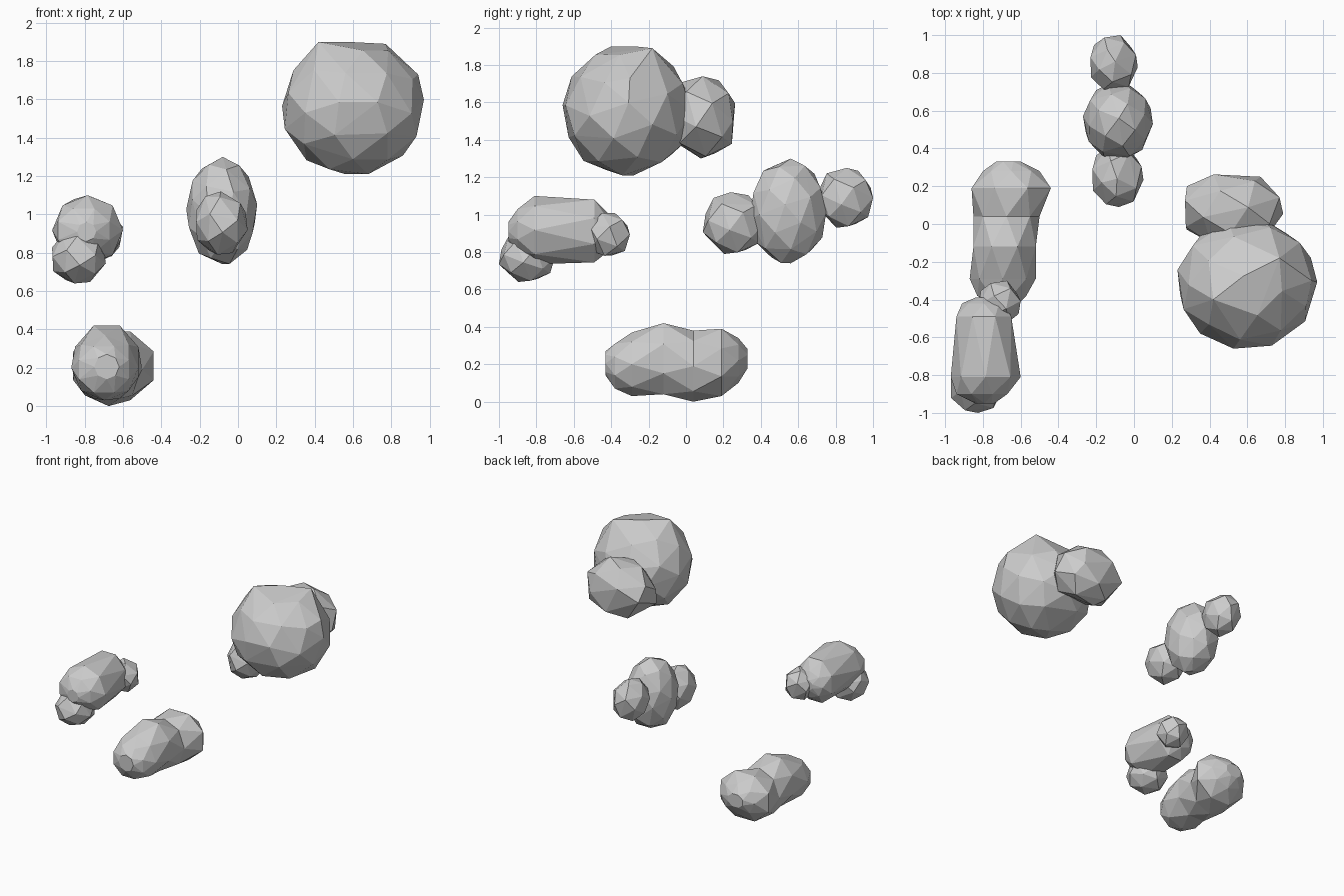
import bpy, bmesh, math
from mathutils import Vector

if "Cube" in bpy.data.objects:
    bpy.data.objects.remove(bpy.data.objects["Cube"])


def finish(name, bm):
    bmesh.ops.recalc_face_normals(bm, faces=bm.faces)
    me = bpy.data.meshes.new(name)
    bm.to_mesh(me)
    bm.free()
    ob = bpy.data.objects.new(name, me)
    bpy.context.collection.objects.link(ob)
    return ob


def lump(name, lo, hi, count, corners=()):
    """Faceted convex boulder filling a box; corners pull the nearest points."""
    pts = []
    for i in range(count):
        z = 1 - 2 * (i + 0.5) / count
        r = math.sqrt(1 - z * z)
        a = i * math.pi * (3 - math.sqrt(5))
        pts.append(Vector((r * math.cos(a), z, r * math.sin(a))))
    for k in range(3):
        a, b = min(p[k] for p in pts), max(p[k] for p in pts)
        for p in pts:
            p[k] = lo[k] + (p[k] - a) / (b - a) * (hi[k] - lo[k])
    for c in corners:
        near = min(pts, key=lambda p: (p - Vector(c)).length)
        near[:] = c
    bm = bmesh.new()
    for p in pts:
        bm.verts.new(p)
    res = bmesh.ops.convex_hull(bm, input=bm.verts[:])
    loose = [v for v in bm.verts if not v.link_faces]
    bmesh.ops.delete(bm, geom=loose, context='VERTS')
    return finish(name, bm)


def long_rock(name, stations, n=8):
    """Faceted loft along y; each station is (y, x0, x1, z0, z1)."""
    bm = bmesh.new()
    rings = []
    for i, (y, x0, x1, z0, z1) in enumerate(stations):
        off = (i % 2) * 0.5
        s = 0.5 / math.cos(off * 2 * math.pi / n)
        ring = []
        for j in range(n):
            t = (j + off) * 2 * math.pi / n
            ring.append(bm.verts.new(((x0 + x1) / 2 + s * (x1 - x0) * math.cos(t), y,
                                      (z0 + z1) / 2 + s * (z1 - z0) * math.sin(t))))
        rings.append(ring)
    for i in range(len(rings) - 1):
        a, b = rings[i], rings[i + 1]
        for j in range(n):
            k = (j + 1) % n
            if i % 2 == 0:
                tris = ((a[j], a[k], b[j]), (a[k], b[k], b[j]))
            else:
                tris = ((a[j], b[k], b[j]), (a[j], a[k], b[k]))
            for t in tris:
                bm.faces.new(t)
    bm.faces.new(rings[0])
    bm.faces.new(rings[-1])
    return finish(name, bm)


# Highest cluster: large boulder with a smaller one behind
lump("large_boulder", (0.23, -0.66, 1.21), (0.97, 0.03, 1.90), 44,
     [(0.42, -0.40, 1.90), (0.77, -0.18, 1.89), (0.56, -0.28, 1.21), (0.94, -0.3, 1.73)])
lump("large_boulder_rear", (0.27, -0.12, 1.30), (0.79, 0.28, 1.74), 24,
     [(0.28, 0.20, 1.50), (0.28, -0.03, 1.41), (0.67, 0.25, 1.50), (0.45, 0.08, 1.30)])

# Middle cluster: upright boulder with one lump in front and one behind
lump("middle_boulder", (-0.27, 0.34, 0.74), (0.10, 0.75, 1.30), 40,
     [(-0.08, 0.56, 1.30), (-0.08, 0.56, 0.74)])
lump("middle_boulder_front", (-0.22, 0.09, 0.79), (0.05, 0.42, 1.12), 24,
     [(-0.09, 0.24, 1.12)])
lump("middle_boulder_rear", (-0.23, 0.70, 0.93), (0.02, 1.00, 1.25), 24,
     [(-0.10, 0.86, 1.25)])

# Left cluster: long boulder with a small lump at each end
long_rock("left_boulder", [
    (-0.95, -0.84, -0.74, 0.86, 0.96),
    (-0.90, -0.94, -0.67, 0.80, 1.03),
    (-0.81, -0.97, -0.60, 0.735, 1.10),
    (-0.49, -0.94, -0.65, 0.745, 1.08),
    (-0.42, -0.91, -0.68, 0.80, 1.01),
    (-0.39, -0.84, -0.74, 0.87, 0.95)])
lump("left_boulder_front", (-0.97, -1.00, 0.64), (-0.69, -0.70, 0.91), 24)
lump("left_boulder_rear", (-0.82, -0.53, 0.78), (-0.60, -0.30, 1.01), 18)

# Lowest rock: long and slightly waisted
long_rock("low_rock", [
    (-0.43, -0.75, -0.62, 0.14, 0.27),
    (-0.38, -0.83, -0.57, 0.07, 0.31),
    (-0.29, -0.87, -0.52, 0.03, 0.37),
    (-0.12, -0.85, -0.52, 0.04, 0.42),
    (0.04, -0.85, -0.50, 0.00, 0.38),
    (0.19, -0.86, -0.44, 0.03, 0.39),
    (0.28, -0.80, -0.50, 0.10, 0.34),
    (0.33, -0.73, -0.60, 0.18, 0.28)])
